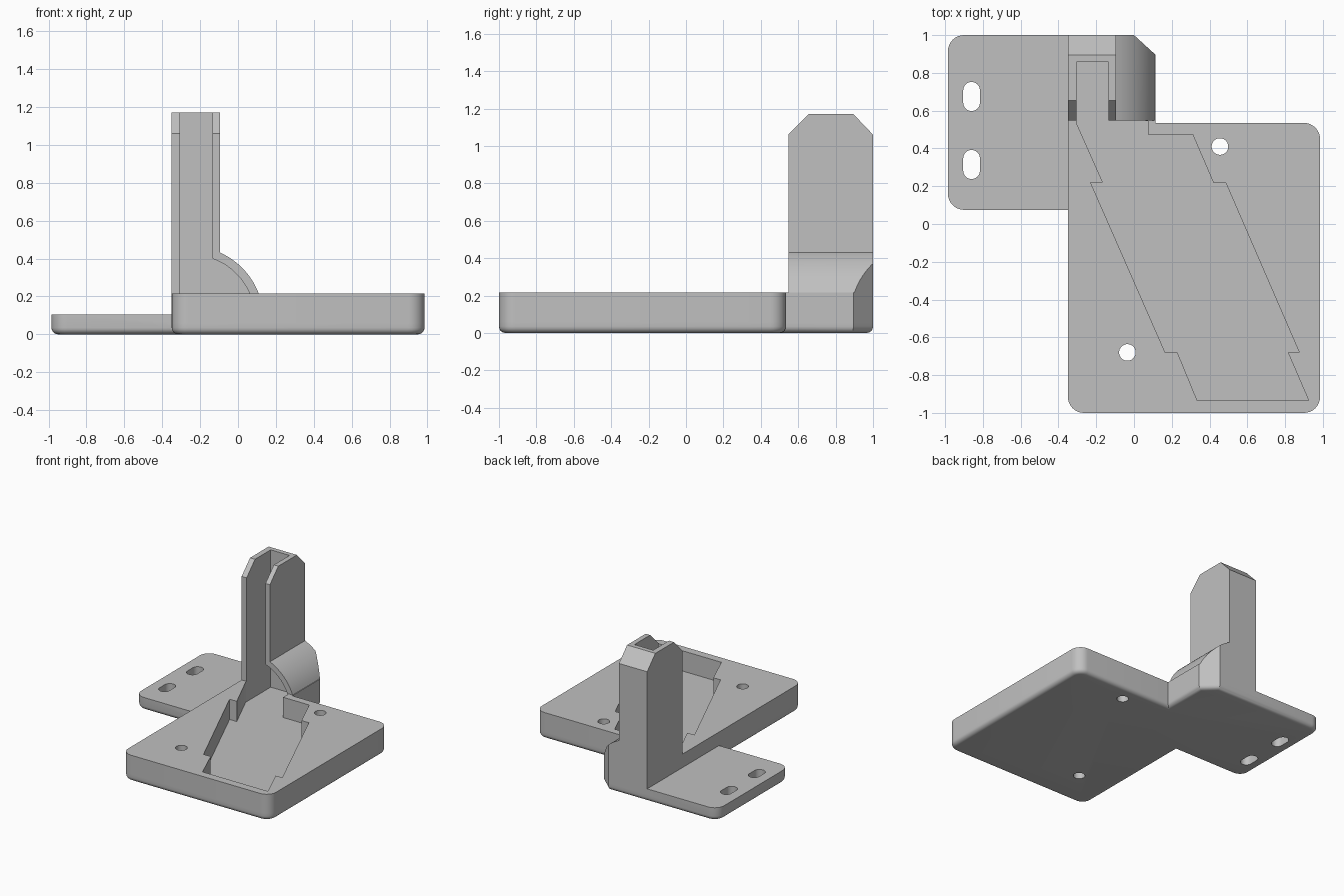
import bpy, bmesh, math
from mathutils import Vector

cube = bpy.data.objects.get("Cube")
if cube:
    bpy.data.objects.remove(cube, do_unlink=True)

grey = bpy.data.materials.new("plain_grey")
grey.use_nodes = True
colour = (0.53, 0.53, 0.53, 1)
grey.diffuse_color = colour
grey.node_tree.nodes["Principled BSDF"].inputs["Base Color"].default_value = colour


def rounded(points, radius=0.085, steps=8):
    """Outline whose points marked with a third value get a rounded corner."""
    out = []
    for i, p in enumerate(points):
        if len(p) == 2:
            out.append(p)
            continue
        c = Vector(p[:2])
        a = (Vector(points[i - 1][:2]) - c).normalized() * radius
        b = (Vector(points[(i + 1) % len(points)][:2]) - c).normalized() * radius
        for k in range(steps + 1):
            t = k / steps * math.pi / 2
            out.append(tuple(c + a * (1 - math.sin(t)) + b * (1 - math.cos(t))))
    return out


def prism(name, outline, axis, low, high, bottom_round=0):
    """Extrude a flat outline along an axis."""
    place = {"x": lambda u, v, w: (w, u, v),
             "y": lambda u, v, w: (u, w, v),
             "z": lambda u, v, w: (u, v, w)}[axis]
    bm = bmesh.new()
    face = bm.faces.new([bm.verts.new(place(u, v, low)) for u, v in outline])
    move = Vector(place(0, 0, high - low))
    res = bmesh.ops.extrude_face_region(bm, geom=[face], use_keep_orig=True)
    bmesh.ops.translate(bm, vec=move,
                        verts=[g for g in res["geom"] if isinstance(g, bmesh.types.BMVert)])
    bmesh.ops.recalc_face_normals(bm, faces=bm.faces)
    if bottom_round:
        edges = [e for e in bm.edges if all(abs(v.co.z - low) < 1e-5 for v in e.verts)]
        bmesh.ops.bevel(bm, geom=edges, offset=bottom_round, segments=5,
                        profile=0.5, affect="EDGES")
    mesh = bpy.data.meshes.new(name)
    bm.to_mesh(mesh)
    bm.free()
    mesh.materials.append(grey)
    obj = bpy.data.objects.new(name, mesh)
    bpy.context.collection.objects.link(obj)
    return obj


def combine(target, tool, operation):
    """Apply a boolean and drop the tool."""
    mod = target.modifiers.new(tool.name, "BOOLEAN")
    mod.operation, mod.object, mod.solver = operation, tool, "EXACT"
    bpy.context.view_layer.objects.active = target
    bpy.ops.object.modifier_apply(modifier=mod.name)
    bpy.data.objects.remove(tool, do_unlink=True)


def arc(radius, x_start, z_end, steps=12):
    """Shoulder curve from the tower wall down to a height."""
    cx, cz = -0.25, 0.08
    a = math.acos((x_start - cx) / radius)
    b = math.asin((z_end - cz) / radius)
    angles = [a + (b - a) * k / steps for k in range(steps + 1)]
    return [(cx + radius * math.cos(t), cz + radius * math.sin(t)) for t in angles]


def slot(x, y, radius, half=0.0, steps=16):
    """Round or elongated hole outline."""
    pts = []
    for side in (1, -1):
        for k in range(steps + 1 if half else steps):
            t = math.pi * k / steps + (0 if side > 0 else math.pi)
            pts.append((x + radius * math.cos(t), y + side * half + radius * math.sin(t)))
    return pts


# Shared right-hand edge of the base, running up to the tower foot
TOP, FLOOR = 0.215, 0.05
edge = [(-0.35, -1, 1), (0.985, -1, 1), (0.985, 0.535, 1),
        (0.115, 0.535), (0.115, 0.895), (0, 1)]

# Lower slab with the side mounting plate
body = prism("chute_bracket",
             rounded(edge + [(-0.985, 1, 1), (-0.985, 0.075, 1), (-0.35, 0.075)]),
             "z", 0, 0.105, bottom_round=0.035)

# Thick base block
combine(body, prism("base_block", rounded(edge + [(-0.35, 1)]), "z", 0.06, TOP), "UNION")

# Tower with chamfered top
combine(body, prism("tower", [(0.547, 0.1), (1, 0.1), (1, 1.06), (0.895, 1.17),
                              (0.655, 1.17), (0.547, 1.06)], "x", -0.35, -0.095), "UNION")

# Curved shoulder beside the tower, with its back corner cut off
shoulder = prism("shoulder", [(-0.2, 0.1), (0.11, 0.1)] + arc(0.384, -0.095, TOP)[::-1]
                 + [(-0.2, 0.43)], "y", 0.547, 1)
combine(shoulder, prism("corner_cut", [(0, 1), (0.115, 0.895), (0.3, 0.895), (0.3, 1.2), (0, 1.2)],
                        "z", 0, 0.6), "DIFFERENCE")
combine(body, shoulder, "UNION")

# Slanted pocket in the base
pocket = [(-0.305, 0.545), (-0.305, 0.535), (-0.165, 0.22), (-0.23, 0.22), (0.165, -0.68),
          (0.23, -0.68), (0.335, -0.935), (0.925, -0.935), (0.815, -0.68), (0.875, -0.68),
          (0.485, 0.22), (0.42, 0.22), (0.31, 0.475), (0.075, 0.475), (0.075, 0.545)]
combine(body, prism("pocket_cut", pocket, "z", FLOOR, 0.4), "DIFFERENCE")

# Vertical channel through the tower, widening under the shoulder
channel = [(-0.305, FLOOR), (0.075, FLOOR), (0.075, 0.17)] + arc(0.34, -0.135, TOP)[::-1] \
    + [(-0.135, 1.4), (-0.305, 1.4)]
combine(body, prism("channel_cut", channel, "y", 0.54, 0.857), "DIFFERENCE")

# Screw holes and elongated mounting slots
for x, y, half in ((0.455, 0.41, 0), (-0.035, -0.68, 0), (-0.86, 0.675, 0.033), (-0.86, 0.315, 0.033)):
    combine(body, prism("hole_cut", slot(x, y, 0.044, half), "z", -0.2, 0.4), "DIFFERENCE")

# Smooth the rounded corners and keep the hard edges
bpy.ops.object.select_all(action="DESELECT")
body.select_set(True)
bpy.context.view_layer.objects.active = body
bpy.ops.object.shade_smooth_by_angle(angle=math.radians(28))
